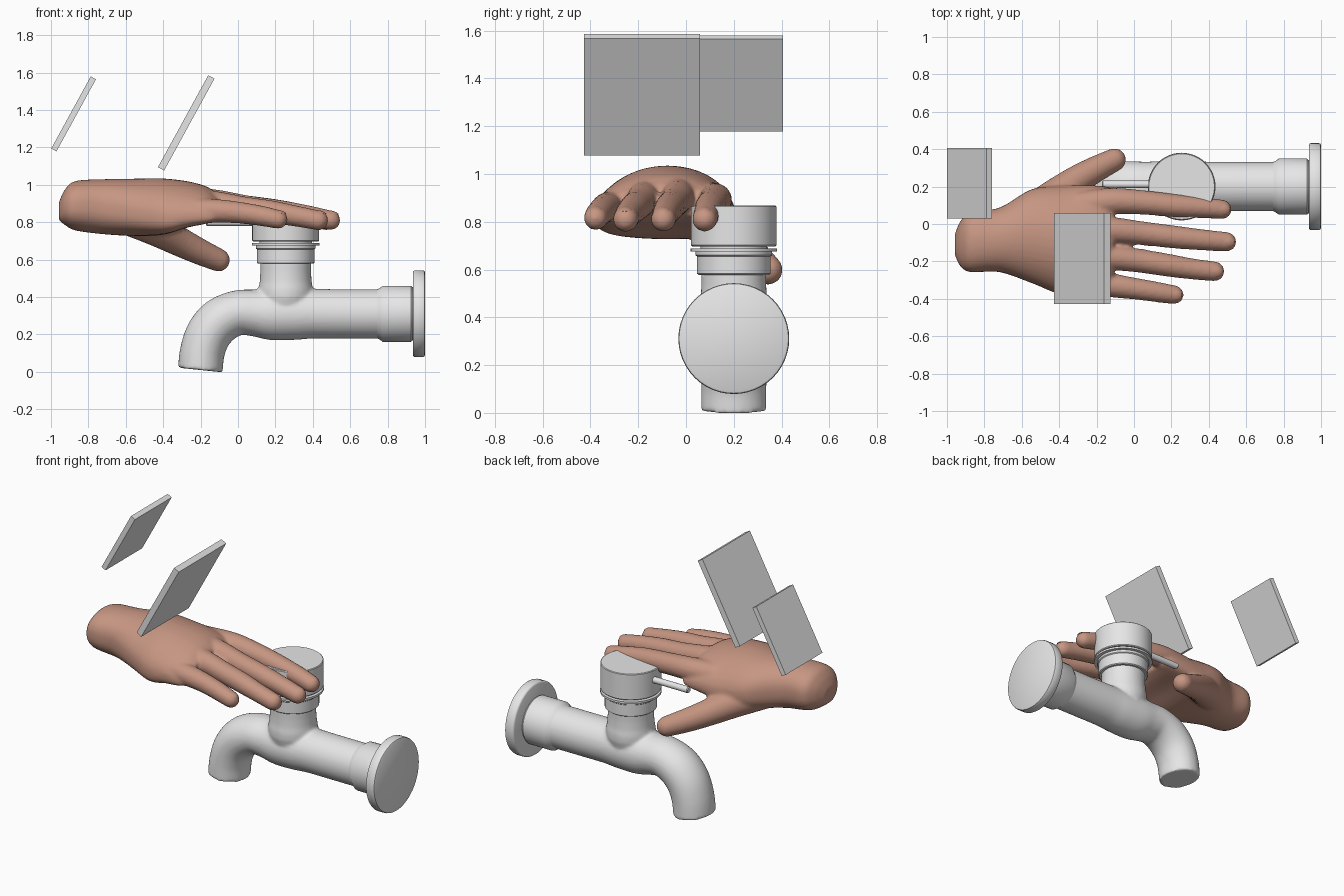
import bpy, bmesh, math
from mathutils import Vector, Matrix

if "Cube" in bpy.data.objects:
    bpy.data.objects.remove(bpy.data.objects["Cube"])


def material(name, rgb):
    m = bpy.data.materials.new(name)
    m.diffuse_color = (*rgb, 1)
    m.use_nodes = True
    m.node_tree.nodes["Principled BSDF"].inputs["Base Color"].default_value = m.diffuse_color
    return m


METAL = material("light grey", (0.79, 0.79, 0.79))
SKIN = material("warm skin", (0.57, 0.305, 0.225))


def add_loft(bm, rings):
    """Skin a list of point rings and cap both ends."""
    rows = [[bm.verts.new(p) for p in ring] for ring in rings]
    n = len(rows[0])
    for a, b in zip(rows, rows[1:]):
        for i in range(n):
            bm.faces.new((a[i], a[(i + 1) % n], b[(i + 1) % n], b[i]))
    bm.faces.new(rows[0][::-1])
    bm.faces.new(rows[-1])


def finish(bm, name, mat, smooth=True):
    bmesh.ops.recalc_face_normals(bm, faces=bm.faces)
    me = bpy.data.meshes.new(name)
    bm.to_mesh(me)
    bm.free()
    me.materials.append(mat)
    ob = bpy.data.objects.new(name, me)
    bpy.context.collection.objects.link(ob)
    if smooth:
        bpy.ops.object.select_all(action='DESELECT')
        ob.select_set(True)
        bpy.context.view_layer.objects.active = ob
        bpy.ops.object.shade_smooth_by_angle(angle=math.radians(35))
    return ob


def fuse(ob, voxel, rounds):
    """Merge overlapping shells into one softly blended skin."""
    remesh = ob.modifiers.new("fuse", 'REMESH')
    remesh.mode, remesh.voxel_size, remesh.use_smooth_shade = 'VOXEL', voxel, True
    soft = ob.modifiers.new("soften", 'SMOOTH')
    soft.factor, soft.iterations = 0.5, rounds


def spline(rows, steps=6):
    """Catmull-Rom interpolation of rows of numbers."""
    rows = [Vector(r) for r in rows]
    p = [rows[0] * 2 - rows[1]] + rows + [rows[-1] * 2 - rows[-2]]
    out = []
    for a, b, c, d in zip(p, p[1:], p[2:], p[3:]):
        for k in range(steps):
            t = k / steps
            out.append(0.5 * (2 * b + (c - a) * t + (2 * a - 5 * b + 4 * c - d) * t * t
                              + (3 * b - a - 3 * c + d) * t ** 3))
    return out + [rows[-1]]


def tube_rings(rows, sides=32, round_ends=False):
    """Rings along a path of (x, y, z, radius, sideways stretch)."""
    side = Vector((0, 1, 0))
    rows = spline(rows)
    pts = [Vector(r[:3]) for r in rows]
    tang = [(pts[min(i + 1, len(pts) - 1)] - pts[max(i - 1, 0)]).normalized()
            for i in range(len(pts))]
    data = [(p, r[3], t, r[4]) for p, r, t in zip(pts, rows, tang)]
    if round_ends:
        p, r, t, w = data[-1]
        data += [(p + t * r * math.sin(a), r * math.cos(a), t, w)
                 for a in (0.3, 0.6, 0.9, 1.15, 1.4)]
    rings = []
    for p, r, t, w in data:
        u = (side - t * side.dot(t)).normalized()
        v = t.cross(u)
        rings.append([p + u * r * w * math.cos(a) + v * r * math.sin(a)
                      for a in (2 * math.pi * k / sides for k in range(sides))])
    return rings


def turned_rings(profile, origin, axis, sides=48):
    rot = Vector(axis).to_track_quat('Z', 'Y')
    return [[Vector(origin) + rot @ Vector((r * math.cos(a), r * math.sin(a), h))
             for a in (2 * math.pi * k / sides for k in range(sides))] for h, r in profile]


def turned(name, *args):
    """Turned part from (distance along axis, radius) pairs."""
    bm = bmesh.new()
    add_loft(bm, turned_rings(*args))
    return finish(bm, name, METAL)


# tap body: curved spout and upright neck blended together
Y, AX = 0.2, 0.255
UP = ((AX, Y, 0), (0, 0, 1))
bm = bmesh.new()
add_loft(bm, tube_rings([(0.77, Y, 0.31, 0.132, 1), (0.55, Y, 0.31, 0.132, 1),
                         (0.40, Y, 0.311, 0.133, 1), (0.30, Y, 0.309, 0.138, 1),
                         (0.18, Y, 0.309, 0.139, 1), (0.09, Y, 0.315, 0.126, 1.06),
                         (0.0, Y, 0.316, 0.12, 1.12), (-0.09, Y, 0.277, 0.123, 1.12),
                         (-0.155, Y, 0.205, 0.122, 1.13), (-0.19, Y, 0.11, 0.12, 1.14),
                         (-0.202, Y, 0.01, 0.12, 1.14)]))
add_loft(bm, turned_rings([(0.30, 0.12), (0.40, 0.146), (0.44, 0.146), (0.48, 0.139),
                           (0.53, 0.136), (0.60, 0.136)], *UP))
fuse(finish(bm, "tap_body", METAL), 0.0095, 8)

# wall connection
turned("pipe_collar", [(0.735, 0.128), (0.755, 0.136), (0.775, 0.15), (0.925, 0.15), (0.932, 0.143),
                       (0.95, 0.143)], (0, Y, 0.31), (1, 0, 0))
turned("wall_flange", [(0.935, 0.222), (0.938, 0.228), (0.944, 0.232), (0.988, 0.232),
                       (0.996, 0.229), (1.0, 0.222)], (0, Y, 0.311), (1, 0, 0))

# upright valve and cap
turned("valve_ring", [(0.578, 0.148), (0.583, 0.154), (0.655, 0.154), (0.66, 0.16), (0.675, 0.16),
                      (0.675, 0.14), (0.71, 0.14)], *UP)
turned("valve_washer", [(0.675, 0.181), (0.688, 0.181)], *UP)
turned("valve_cap", [(0.697, 0.174), (0.702, 0.179), (0.863, 0.179), (0.867, 0.175)], *UP)
turned("handle_rod", [(0, 0.02), (0.255, 0.02), (0.26, 0.016)], (0.09, 0.212, 0.80), (-1, 0, 0), 20)

# floating tilted panels
for name, c, size in (("small_panel", (-0.879, 0.217, 1.379), (0.032, 0.376, 0.44)),
                      ("large_panel", (-0.277, -0.184, 1.331), (0.038, 0.486, 0.56))):
    bm = bmesh.new()
    bmesh.ops.create_cube(bm, size=1)
    bmesh.ops.scale(bm, vec=size, verts=bm.verts)
    bmesh.ops.rotate(bm, matrix=Matrix.Rotation(math.radians(28.7), 3, 'Y'), verts=bm.verts)
    bmesh.ops.translate(bm, vec=c, verts=bm.verts)
    finish(bm, name, METAL, False)

# hand: arched palm sections (x, centre y, half width, centre z, half height)
bm = bmesh.new()
palm = spline([(-0.957, -0.11, 0.06, 0.86, 0.05), (-0.925, -0.105, 0.125, 0.88, 0.095),
               (-0.87, -0.095, 0.163, 0.888, 0.132), (-0.72, -0.085, 0.172, 0.883, 0.147),
               (-0.55, -0.065, 0.25, 0.88, 0.153), (-0.40, -0.085, 0.29, 0.884, 0.15),
               (-0.27, -0.09, 0.298, 0.897, 0.122), (-0.17, -0.095, 0.298, 0.897, 0.095),
               (-0.11, -0.095, 0.285, 0.893, 0.06)])
rings = []
for x, y, w, z, h in palm:
    arch = 0.065 * max(0, min(1, (x + 0.75) / 0.4))
    ring = []
    for k in range(40):
        a = 2 * math.pi * k / 40
        c, s = math.cos(a), math.sin(a)
        ring.append((x, y + w * c, z + h * math.copysign(abs(s) ** 0.8, s) - arch * c * c))
    rings.append(ring)
add_loft(bm, rings)

# fingers and thumb as (x, y, z, radius) paths
digits = {
    "index": [(-0.30, 0.10, 0.89, 0.075), (-0.12, 0.122, 0.89, 0.071), (0.05, 0.115, 0.878, 0.065),
              (0.22, 0.098, 0.858, 0.062), (0.36, 0.088, 0.835, 0.056), (0.470, 0.078, 0.81, 0.052)],
    "middle": [(-0.30, -0.03, 0.92, 0.075), (-0.12, -0.034, 0.905, 0.07), (0.05, -0.05, 0.88, 0.063),
               (0.22, -0.07, 0.858, 0.061), (0.37, -0.085, 0.835, 0.056), (0.495, -0.095, 0.81, 0.052)],
    "ring": [(-0.30, -0.16, 0.91, 0.075), (-0.12, -0.178, 0.898, 0.068), (0.03, -0.197, 0.875, 0.063),
             (0.18, -0.22, 0.855, 0.061), (0.31, -0.24, 0.833, 0.056), (0.43, -0.253, 0.81, 0.053)],
    "little": [(-0.30, -0.30, 0.86, 0.07), (-0.12, -0.328, 0.86, 0.064), (0.0, -0.345, 0.852, 0.058),
               (0.10, -0.36, 0.838, 0.055), (0.16, -0.37, 0.827, 0.053), (0.215, -0.378, 0.815, 0.05)],
    "thumb": [(-0.60, 0.02, 0.83, 0.095), (-0.45, 0.13, 0.77, 0.093), (-0.32, 0.225, 0.70, 0.08),
              (-0.21, 0.29, 0.645, 0.071), (-0.105, 0.343, 0.598, 0.062)],
}
for path in digits.values():
    add_loft(bm, tube_rings([(*row, 1) for row in path], 20, True))
fuse(finish(bm, "hand", SKIN), 0.011, 5)

# thin fingernails lying on the fingertips
for name, path in digits.items():
    if name == "thumb":
        continue
    tip, prev = Vector(path[-1][:3]), Vector(path[-2][:3])
    t = (tip - prev).normalized()
    up = (Vector((0, 0, 1)) - t * t.z).normalized()
    basis = Matrix((t, up.cross(t), up)).transposed()
    bm = bmesh.new()
    bmesh.ops.create_uvsphere(bm, u_segments=20, v_segments=10, radius=1)
    for v in bm.verts:
        q = Vector((v.co.x * 0.036, v.co.y * 0.03, v.co.z * 0.004))
        q.z += path[-1][3] - 0.004 - 10 * q.y ** 2 - 6 * max(q.x, 0) ** 2
        v.co = tip + basis @ q
    finish(bm, name + "_nail", SKIN)
